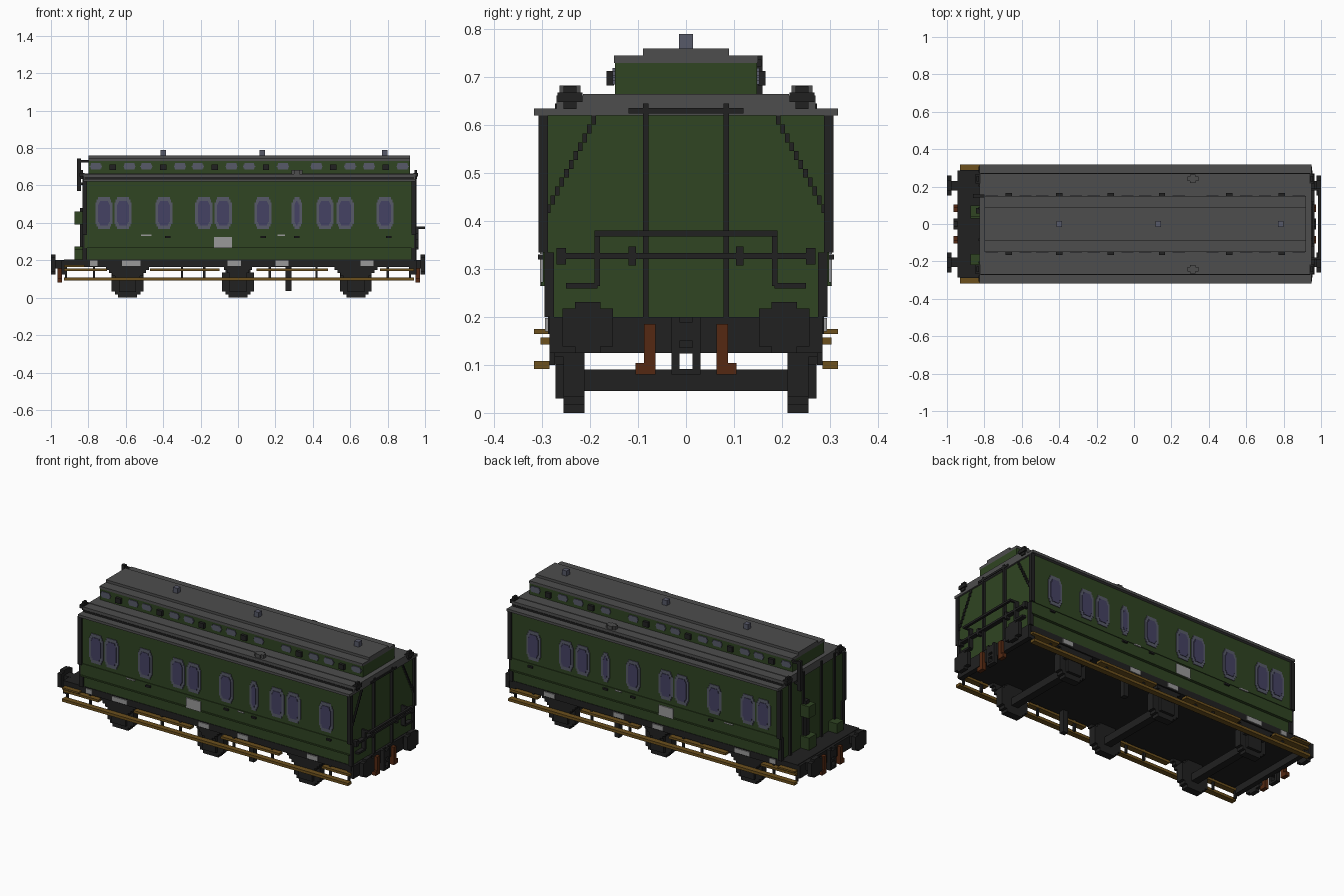
import bpy, bmesh, math
from mathutils import Matrix, Vector

cube = bpy.data.objects.get("Cube")
if cube:
    bpy.data.objects.remove(cube)


def material(name, red, green, blue):
    mat = bpy.data.materials.new(name)
    mat.use_nodes = True
    mat.diffuse_color = (red, green, blue, 1)
    shader = mat.node_tree.nodes["Principled BSDF"]
    shader.inputs["Base Color"].default_value = mat.diffuse_color
    return mat


def around(middle, half):
    return (middle - half, middle + half)


def across(half):
    return (-half, half)


def up(start, size):
    return (start, start + size)


def build(name, mat, boxes, mirrored=False):
    """One object from boxes of (x range, y range, z range), optionally mirrored in y."""
    bm = bmesh.new()
    for ranges in boxes:
        low, high = (Vector(corner) for corner in zip(*ranges))
        size = Matrix.Diagonal((high - low).to_4d())
        for side in ((1, -1) if mirrored else (1,)):
            middle = (low + high) / 2
            middle.y *= side
            bmesh.ops.create_cube(bm, size=1, matrix=Matrix.Translation(middle) @ size)
    mesh = bpy.data.meshes.new(name)
    bm.to_mesh(mesh)
    bm.free()
    mesh.materials.append(mat)
    obj = bpy.data.objects.new(name, mesh)
    bpy.context.collection.objects.link(obj)


def disc_rows(radius, rows):
    """Half width and height range of every row of a stepped disc."""
    step = 2 * radius / rows
    for row in range(rows):
        middle = (row + .5) * step - radius
        half = math.ceil(math.sqrt(radius ** 2 - middle ** 2) / step) * step
        yield min(half, radius), around(middle + radius, step / 2)


def panel(x, depth, z, width, height, cut):
    """Upright plate with stepped corners."""
    return [(around(x, width - cut * inset), depth, around(z, height - cut * lower))
            for inset, lower in ((0, 2), (.5, 1), (1, 0))]


GREEN = material("coach green", .029, .058, .016)
DARK = material("iron black", .015, .015, .015)
GREY = material("roof grey", .075, .075, .075)
FRAME = material("window frame grey", .095, .1, .14)
GLASS = material("tinted glass", .06, .055, .125)
WOOD = material("step wood", .15, .08, .012)
RUST = material("rusty iron", .09, .022, .006)
PALE = material("pale plate", .32, .32, .32)

# Shared measures
REAR, FRONT = -.82, .94
BODY = (REAR, FRONT)
ENDS = (REAR, FRONT)
FLOOR, WAIST, EAVES, SHOULDER, ROOF = .2, .265, .62, .65, .665
LOWER_SIDE, SIDE, OVERHANG = .285, .298, .317
UPPER_HALF, CLERESTORY = .265, .15
MOULDING_TOP = .335
SKIN = (SIDE - .01, SIDE + .004)
PROUD_SKIN = (SIDE - .01, SIDE + .007)

# Body shell
build("coach_body", GREEN, [
    (BODY, across(LOWER_SIDE), (FLOOR, WAIST)),
    (BODY, across(SIDE), (WAIST, EAVES)),
    (BODY, across(UPPER_HALF), (EAVES, SHOULDER))])
build("waist_moulding", GREEN, [(BODY, SKIN, up(z, .008)) for z in (WAIST, MOULDING_TOP)], True)
build("corner_post", DARK, [
    (around(x, .012), around(y, .01), z) for x in ENDS
    for y, z in ((SIDE, (MOULDING_TOP, EAVES)), (LOWER_SIDE, (FLOOR, MOULDING_TOP)))], True)

# Roof and clerestory
roof_span = (REAR - .005, FRONT + .01)
build("main_roof", GREY, [
    (roof_span, across(OVERHANG), up(EAVES, .015)),
    (roof_span, across(UPPER_HALF + .005), (EAVES, ROOF - .003)),
    (roof_span, across(.215), (EAVES, ROOF))])
build("gutter", DARK, [(BODY, up(UPPER_HALF, .008), up(EAVES + .015, .01))], True)
deck_span = (REAR + .02, FRONT - .02)
deck = ROOF + .065
build("clerestory_wall", GREEN, [(deck_span, across(CLERESTORY - .002), (ROOF - .01, deck))])
build("clerestory_roof", GREY, [
    (deck_span, across(CLERESTORY), up(deck, .015)),
    (deck_span, across(.09), up(deck, .03))])
build("roof_vent", FRAME, [(around(x, .015), across(.015), up(deck, .06))
                           for x in (-.4, .13, .785)])
build("roof_hatch", GREY, [(around(.315, length), around(.242, width), (SHOULDER, ROOF + .018))
                           for length, width in ((.03, .013), (.015, .022))], True)
build("lamp_bracket", DARK, [(around(x, half / 2), around(.242, half), around(ROOF - .007, height))
                             for x in (roof_span[0] - .01, roof_span[1])
                             for half, height in ((.014, .024), (.026, .01))], True)

# Clerestory vents with a window on either side
vents = (-.67, -.4, -.125, .15, .51, .79)
build("clerestory_vent", DARK, [(around(x, .017), up(CLERESTORY, .016), around(ROOF + .033, .015))
                                for x in vents], True)
build("clerestory_window", FRAME, [
    plate for vent in vents for x in around(vent, .09)
    for plate in panel(x, around(CLERESTORY, .003), ROOF + .037, .033, .017, .007)], True)

# Side windows: frames with panes set on them
frames, panes = [], []
narrow = .315
for x in (-.717, -.615, -.396, -.183, -.079, .134, narrow, .465, .573, .786):
    width = .028 if x == narrow else .046
    frames += panel(x, SKIN, .452, width, .086, .014)
    panes += panel(x, PROUD_SKIN, .452, width - .014, .066, .01)
build("window_frame", FRAME, frames, True)
build("window_pane", GLASS, panes, True)

# Side fittings
build("side_plate", PALE, [
    (around(-.08, .047), PROUD_SKIN, around(.295, .03)),
    (around(-.49, .028), PROUD_SKIN, around(MOULDING_TOP, .004)),
    (around(.23, .02), PROUD_SKIN, around(MOULDING_TOP, .004))], True)
build("door_handle", DARK, [(around(x, .015), up(SIDE, .011), around(MOULDING_TOP - .01, .005))
                            for x in (-.375, .135, narrow, .805)], True)
build("frame_plate", PALE, [(around(x, half), up(LOWER_SIDE, .009), (FLOOR - .03, FLOOR - .002))
                            for x, half in ((-.77, .02), (-.57, .05), (-.02, .035),
                                            (.235, .035), (.69, .035))], True)

# Underframe with a headstock at each end
PLATFORM = -.93
HEADSTOCKS = (PLATFORM, FRONT)
SILL = .165
build("underframe", DARK, [((PLATFORM, FRONT), across(LOWER_SIDE + .003), (SILL, FLOOR + .003))])
build("headstock", DARK, [(around(x, .014), across(LOWER_SIDE), (SILL - .04, FLOOR))
                          for x in HEADSTOCKS])
build("foot_board", WOOD, [(HEADSTOCKS, (LOWER_SIDE, OVERHANG), around(.1, .008))], True)
build("upper_step", WOOD, [(length, (LOWER_SIDE - .015, SIDE + .006), around(.15, .007))
                           for length in ((PLATFORM, -.7), (-.47, -.1), (.1, .48), (.76, FRONT))],
      True)
build("platform_step", WOOD, [((PLATFORM, REAR), (LOWER_SIDE, OVERHANG), up(SILL, .01))], True)
build("step_bracket", DARK, [(around(x, .006), up(LOWER_SIDE, -.012)[::-1], (.1, SILL))
                             for x in (-.92, -.77, -.3, -.18, .17, .42, .8, .92)], True)
build("brake_hanger", DARK, [(around(.27, .015), around(.245, .015), (.035, SILL))], True)

# Wheels, leaf springs and axles
WHEEL = .085
wheels, springs, axles = [], [], []
for x in (-.59, 0, .63):
    wheels += [(around(x, half), around(.234, .022), rows) for half, rows in disc_rows(WHEEL, 10)]
    springs.append((around(x, .045), around(.26, .012), (.03, SILL)))
    reach = .115 if x else .075
    for leaf in range(4):
        drop = leaf * .016
        springs.append((around(x, reach - drop), (.25, .28), around(SILL - .008 - drop, .008)))
    axles.append((around(x, .022), across(.22), around(.068, .022)))
build("wheel", DARK, wheels, True)
build("spring_and_axle_box", DARK, springs, True)
build("axle", DARK, axles)

# Buffers and couplings at each end
BUFFER_Y, BUFFER_Z, BUFFER = .205, .178, .053
heads, chains, hooks = [], [], []
for end, base in zip((-1, 1), HEADSTOCKS):
    face = tuple(sorted((end, end * .975)))
    shaft = tuple(sorted((base, end * .98)))
    heads.append((shaft, around(BUFFER_Y, .025), around(BUFFER_Z, .023)))
    for half, (low, high) in disc_rows(BUFFER, 8):
        lift = BUFFER_Z - BUFFER
        heads.append((face, around(BUFFER_Y, half), (low + lift, high + lift)))
    depth = around(base + end * .022, .012)
    chains += [(depth, around(.076, .012), (.08, .185)), (depth, (.064, .105), (.08, .104))]
    hooks += [(depth, around(.022, .008), (.08, FLOOR)), (depth, across(.03), (.15, .19))]
    hooks += [(depth, across(.02), around(z, .006)) for z in (.086, .13)]
build("buffer", DARK, heads, True)
build("coupling_chain", RUST, chains, True)
build("coupling_hook", DARK, hooks, True)

# Rails on the closed end
LOW_RAIL, HIGH_RAIL, RAIL_END, RAIL = .327, .374, .185, .006
near, middle, far = up(FRONT, .015), up(FRONT, .025), (FRONT + .045, 1)
build("end_rails", DARK, [
    (near, around(.084, RAIL), (FLOOR, SHOULDER - .005)),
    (near, across(.12), around(EAVES + .01, RAIL)),
    (middle, across(.27), around(LOW_RAIL, RAIL)),
    (far, across(RAIL_END), around(HIGH_RAIL, RAIL)),
    ((FRONT, 1), around(RAIL_END, RAIL), around(HIGH_RAIL, RAIL)),
    (middle, around(RAIL_END, RAIL), (WAIST, HIGH_RAIL)),
    (middle, (RAIL_END, .25), around(WAIST, RAIL)),
    (middle, around(.26, .01), around(LOW_RAIL, .017)),
    (middle, around(.112, .008), around(LOW_RAIL, .02))], True)
tread, rise = .0095, .0185
build("diagonal_strip", DARK, [
    (up(FRONT, .008), up(.178 + tread * i, tread), up(EAVES - rise * i, rise))
    for i in range(12)], True)

# Open platform end
near = up(REAR, -.012)[::-1]
build("end_wall_post", DARK, [(near, around(y, RAIL), (FLOOR, SHOULDER)) for y in (.084, .206)], True)
pole = around(REAR - .03, .011)
build("signal_pole", DARK, [(pole, around(CLERESTORY, .01), (.57, deck + .015))] + [
    ((pole[0], REAR + .02), around(CLERESTORY, .007), around(z, .007)) for z in (.61, deck)])
cabinet = (REAR - .055, REAR)
build("platform_cabinet", GREEN, [
    (cabinet, around(.065, .035), up(FLOOR, .075)),
    (cabinet, around(-.19, .03), up(FLOOR, .06)),
    (cabinet, around(.07, .03), (.39, .46))])
build("brake_column", DARK, [((REAR - .025, REAR), around(.07, .015), (FLOOR, .48))])
